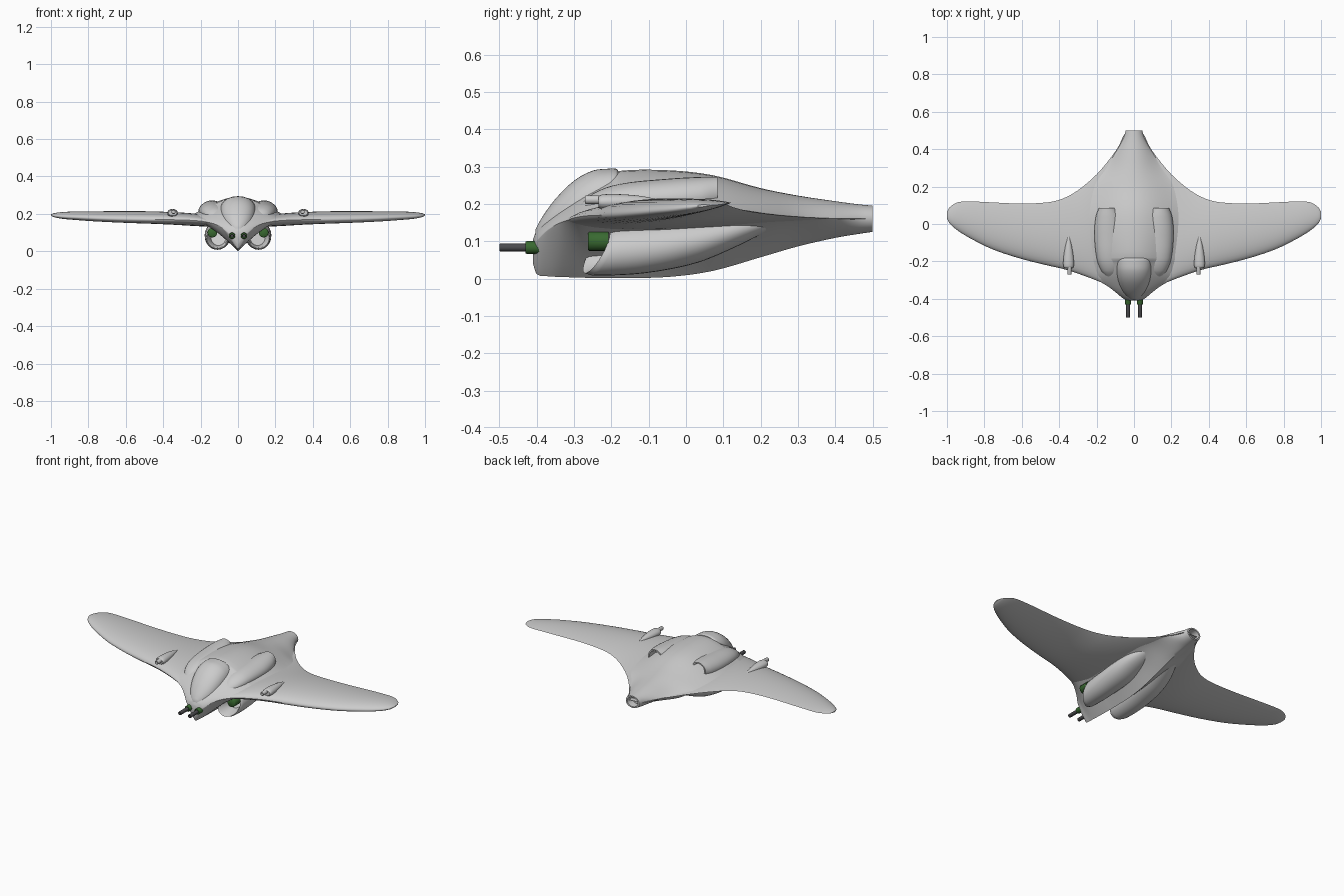
import bpy, bmesh, math

if "Cube" in bpy.data.objects:
    bpy.data.objects.remove(bpy.data.objects["Cube"])


def material(name, rgb):
    m = bpy.data.materials.new(name)
    m.diffuse_color = (*rgb, 1)
    m.use_nodes = True
    m.node_tree.nodes["Principled BSDF"].inputs["Base Color"].default_value = m.diffuse_color
    return m


GREY = material("hull grey", (0.6, 0.6, 0.6))
GREEN = material("dark green", (0.04, 0.14, 0.03))
STEEL = material("dark steel", (0.07, 0.07, 0.075))


def sample(table, x):
    """Smooth interpolation of table rows keyed on their first column."""
    n = len(table)
    i = max(k for k in range(n - 1) if table[k][0] <= x or k == 0)

    def slope(k, c):
        a, b = table[max(k - 1, 0)], table[min(k + 1, n - 1)]
        return (b[c] - a[c]) / (b[0] - a[0])
    p, q = table[i], table[i + 1]
    h = q[0] - p[0]
    t = min(max((x - p[0]) / h, 0), 1)
    out = []
    for c in range(1, len(p)):
        out.append((2*t**3 - 3*t*t + 1) * p[c] + (t**3 - 2*t*t + t) * h * slope(i, c)
                   + (3*t*t - 2*t**3) * q[c] + (t**3 - t*t) * h * slope(i + 1, c))
    return out


def stations(table, per):
    """Keys of the table, each interval split into equal steps."""
    ks = [r[0] for r in table]
    return [a + (b - a) * j / per for a, b in zip(ks, ks[1:]) for j in range(per)] + [ks[-1]]


def loft(name, rings, mat, mirror=False, caps=(True, True), angle=40):
    bm = bmesh.new()
    vs = [[bm.verts.new(p) for p in r] for r in rings]
    n = len(vs[0])
    for a, b in zip(vs, vs[1:]):
        for i in range(n):
            bm.faces.new((a[i], a[(i + 1) % n], b[(i + 1) % n], b[i]))
    for ring, wanted in zip((vs[0], vs[-1]), caps):
        if wanted:
            bm.faces.new(ring)
    bmesh.ops.remove_doubles(bm, verts=bm.verts, dist=0.0002)
    bmesh.ops.recalc_face_normals(bm, faces=bm.faces)
    me = bpy.data.meshes.new(name)
    bm.to_mesh(me)
    bm.free()
    ob = bpy.data.objects.new(name, me)
    bpy.context.collection.objects.link(ob)
    me.materials.append(mat)
    if mirror:
        ob.modifiers.new("mirror", 'MIRROR').use_clip = True
    for o in bpy.context.selected_objects:
        o.select_set(False)
    ob.select_set(True)
    bpy.context.view_layer.objects.active = ob
    bpy.ops.object.shade_smooth_by_angle(angle=math.radians(angle))
    return ob


def oval(x, y, z, rx, rz, n=28, slant=(0, 0)):
    """Ring facing y; slant pushes it aft towards its outer side and its top."""
    out = []
    for i in range(n):
        c, s = math.cos(2*math.pi*i/n), math.sin(2*math.pi*i/n)
        out.append((x + rx*c, y + slant[0]*c + slant[1]*s, z + rz*s))
    return out


def tube(name, x, z, r, y0, y1, mat, hollow=0.0):
    rings = [oval(x, y0, z, r*.88, r*.88, 20), oval(x, y0 + .003, z, r, r, 20),
             oval(x, y1, z, r, r, 20)]
    if hollow:
        rings = [oval(x, y0 + .02, z, r*hollow, r*hollow, 20),
                 oval(x, y0, z, r*hollow, r*hollow, 20)] + rings
    loft(name, rings, mat, mirror=True, angle=50)


# Wings: x, leading y, trailing y, leading z, trailing z, thickness
WING = [(0, -.36, .485, .14, .16, .03), (.05, -.36, .482, .142, .16, .035),
        (.08, -.35, .42, .145, .16, .04), (.12, -.335, .36, .15, .162, .05),
        (.2, -.302, .265, .162, .168, .066), (.3, -.265, .18, .168, .178, .069),
        (.38, -.24, .136, .169, .188, .067), (.46, -.222, .116, .17, .195, .065),
        (.6, -.187, .109, .172, .20, .06), (.75, -.138, .115, .176, .202, .052),
        (.86, -.085, .12, .181, .203, .044), (.94, -.037, .117, .185, .202, .034),
        (.985, .002, .09, .19, .198, .02), (1.0, .03, .066, .194, .196, .006)]


def wing_ring(x, n=18):
    yl, yt, zl, zt, th = sample(WING, x)
    pts = []
    for i in range(2 * n):
        a = math.pi * i / n
        t = (1 - math.cos(a)) / 2
        foil = 2.6 * math.sqrt(t) * (1 - t) ** .95 + .03 * t * (1 - t)
        side = .5 if i <= n else -.45
        pts.append((x, yl + (yt - yl)*t, zl + (zt - zl)*t + side * th * foil))
    return pts


loft("wing", [wing_ring(x) for x in stations(WING, 3)], GREY, True, (False, True))

# Fuselage: y, half width, side z, top z, keel z, top power, keel power, keel roundness
BODY = [(-.41, .025, .085, .105, .04, .6, .8, 1.2), (-.4, .055, .10, .128, .012, .6, .9, 1.1),
        (-.37, .092, .13, .158, .006, .65, .95, 1.05), (-.33, .145, .152, .19, .004, .9, 1.0, 1.05),
        (-.27, .245, .166, .232, .002, 1.5, 1.6, 1.05), (-.205, .29, .172, .272, .001, 1.9, 2.0, 1.05),
        (-.18, .297, .173, .288, .001, 2.0, 2.1, 1.05),
        (-.05, .32, .174, .290, .004, 1.9, 2.2, 1.05), (.07, .31, .174, .277, .02, 1.9, 2.2, 1.05),
        (.2, .25, .17, .242, .057, 1.8, 2.1, 1.1), (.3, .155, .164, .222, .086, 1.4, 1.7, 1.2),
        (.4, .088, .161, .207, .109, .8, 1.0, 1.5), (.46, .056, .16, .199, .119, .55, .6, 1.9),
        (.5, .044, .16, .195, .125, .5, .5, 2.0)]


def body_ring(y, n=28):
    w, zs, zt, zb, p, q, a = sample(BODY, y)
    pts = []
    for i in range(2 * n):
        u = math.cos(math.pi * i / n)
        if i <= n:
            z = zs + (zt - zs) * max(1 - u*u, 0) ** p
        else:
            z = zs - (zs - zb) * max(1 - abs(u)**a, 0) ** q
        pts.append((w*u, y, z))
    return pts


rings = [body_ring(y) for y in stations(BODY, 4)]
for y, s in ((.5, .78), (.46, .7)):  # open tail pipe
    rings.append([(px*s/.044*.044, y, .16 + (pz - .16)*s) for px, _, pz in body_ring(.5)])
loft("fuselage", rings, GREY)

# Canopy: y, half width, sill z, top z
CANOPY = [(-.403, .015, .115, .132), (-.385, .04, .125, .165), (-.35, .067, .145, .213),
          (-.3, .087, .175, .262), (-.25, .095, .2, .289), (-.21, .095, .215, .294),
          (-.188, .092, .22, .294), (-.182, .087, .22, .290)]
rings = []
for y in stations(CANOPY, 3):
    w, zs, zt = sample(CANOPY, y)
    rings.append([(w*math.cos(math.pi*i/20), y,
                   zs + (zt - zs)*max(math.sin(math.pi*i/20), 0)**.8) for i in range(21)])
loft("canopy", rings, GREY)

# Upper engine humps with open exhausts: y, x, z, half width, half height
HUMP = [(-.29, .125, .18, .015, .01), (-.25, .125, .195, .05, .032), (-.18, .13, .208, .07, .045),
        (-.05, .134, .214, .078, .053), (.04, .138, .22, .066, .052), (.085, .142, .228, .046, .044)]
rings = []
for y in stations(HUMP, 4):
    x, z, rx, rz = sample(HUMP, y)
    rings.append(oval(x, y, z, rx, rz))
rings += [oval(.142, .085, .228, .038, .037), oval(.14, .04, .222, .034, .034)]
loft("exhaust_hump", rings, GREY, True)

# Lower intake nacelles: y, x, z, half width, half height
NACELLE = [(-.24, .11, .072, .056, .058), (-.22, .11, .072, .062, .064), (-.1, .108, .08, .07, .066),
           (.03, .1, .1, .075, .058), (.13, .09, .125, .065, .042), (.22, .075, .15, .04, .022)]
rings = [oval(.105, -.16, .075, .04, .044, slant=(.01, .02)),
         oval(.11, -.23, .072, .05, .052, slant=(.02, .03))]
for y in stations(NACELLE, 4):
    x, z, rx, rz = sample(NACELLE, y)
    k = max(0, min(1, -y / .24))
    rings.append(oval(x, y, z, rx, rz, slant=(.02*k, .03*k)))
loft("intake_nacelle", rings, GREY, True)
tube("intake_turbine", .137, .1, .026, -.262, -.208, GREEN)

# Nose guns
tube("nose_gun_mount", .032, .083, .017, -.43, -.39, GREEN)
tube("nose_gun_barrel", .032, .083, .0105, -.5, -.42, STEEL, .6)

# Wing guns and their fairings: y, half width, half height
FAIRING = [(-.235, .023, .015), (-.225, .028, .02), (-.18, .027, .021), (-.12, .018, .016),
           (-.07, .006, .006)]
rings = []
for y in stations(FAIRING, 3):
    rx, rz = sample(FAIRING, y)
    rings.append(oval(.35, y, .205, rx, rz, 20))
loft("wing_gun_fairing", rings, GREY, True)
tube("wing_gun_barrel", .345, .211, .0115, -.27, -.2, GREY, .65)
